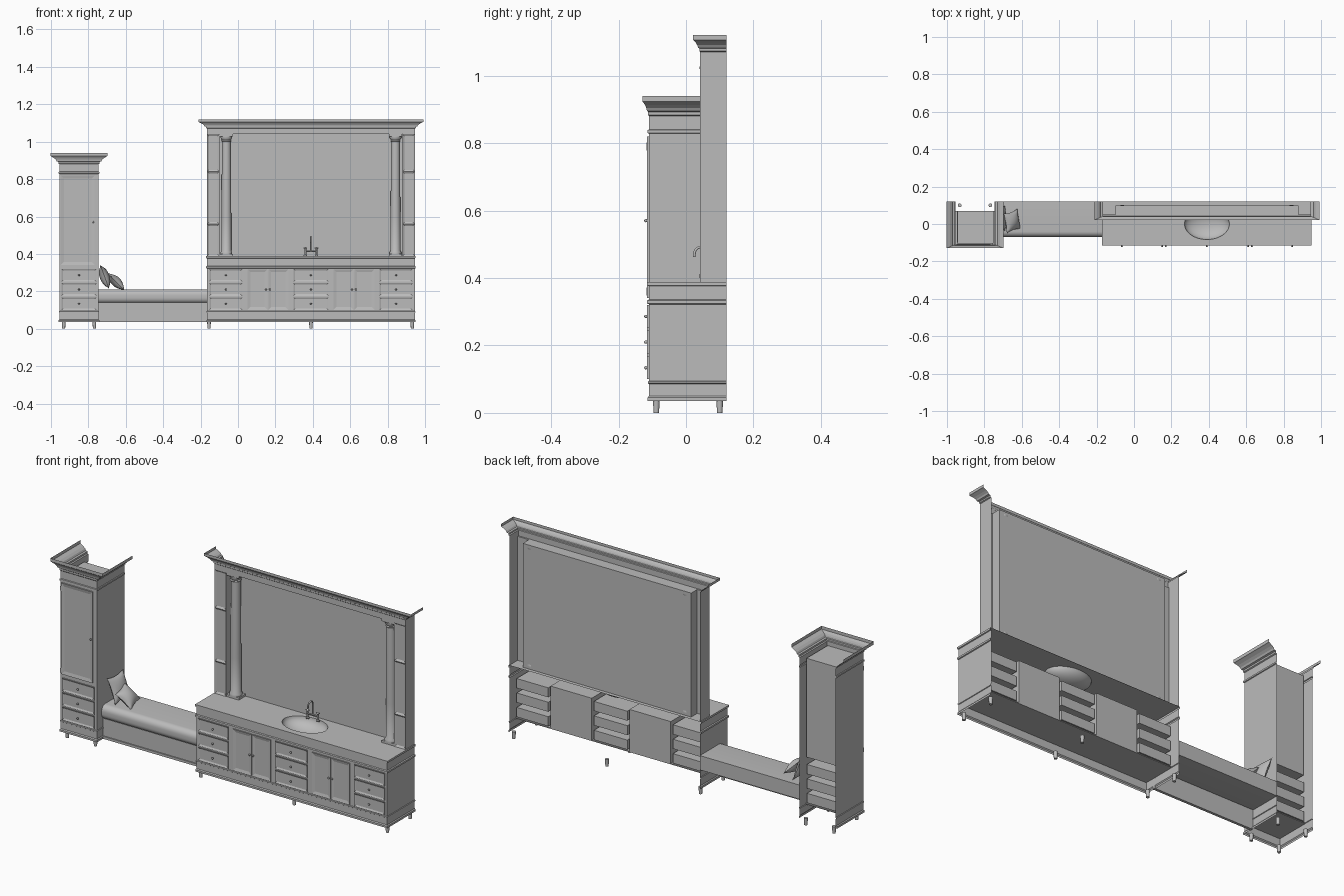
import bpy, bmesh, math
from mathutils import Vector, Matrix

cube = bpy.data.objects.get("Cube")
if cube:
    bpy.data.objects.remove(cube, do_unlink=True)

GREY = (0.5, 0.5, 0.5, 1)
paint = bpy.data.materials.new("plain_grey")
paint.use_nodes = True
paint.diffuse_color = GREY
paint.node_tree.nodes["Principled BSDF"].inputs["Base Color"].default_value = GREY

BACK = 0.12        # open rear plane
FRONT = -0.11      # cabinet fronts
INNER = 0.07       # rear of the inner boxes


def finish(name, bm, smooth=False, recalc=True):
    if recalc:
        bmesh.ops.recalc_face_normals(bm, faces=bm.faces)
    mesh = bpy.data.meshes.new(name)
    bm.to_mesh(mesh)
    bm.free()
    mesh.materials.append(paint)
    obj = bpy.data.objects.new(name, mesh)
    bpy.context.collection.objects.link(obj)
    if smooth:
        bpy.ops.object.select_all(action='DESELECT')
        obj.select_set(True)
        bpy.context.view_layer.objects.active = obj
        bpy.ops.object.shade_smooth_by_angle(angle=math.radians(40))
    return obj


def box(name, x0, x1, y0, y1, z0, z1, panel=0, sink=0.004):
    """Box; with panel > 0 the front face gets a sunken field."""
    bm = bmesh.new()
    bmesh.ops.create_cube(bm, size=1)
    for v in bm.verts:
        v.co = Vector(((x0, x1)[v.co.x > 0], (y0, y1)[v.co.y > 0], (z0, z1)[v.co.z > 0]))
    if panel:
        bm.normal_update()
        face = min(bm.faces, key=lambda f: f.calc_center_median().y)
        bmesh.ops.inset_region(bm, faces=[face], thickness=panel)
        bmesh.ops.translate(bm, verts=face.verts, vec=(0, sink, 0))
    return finish(name, bm)


def sheet(name, *corners):
    bm = bmesh.new()
    bm.faces.new([bm.verts.new(c) for c in corners])
    return finish(name, bm, recalc=False)


def shell(name, x0, x1, yf, profile):
    """Sweep (z, side overhang, front overhang) round three sides, open behind."""
    bm = bmesh.new()
    rows = [[bm.verts.new(p) for p in ((x0 - s, BACK, z), (x0 - s, yf - f, z),
                                       (x1 + s, yf - f, z), (x1 + s, BACK, z))]
            for z, s, f in profile]
    for a, b in zip(rows, rows[1:]):
        for i in range(3):
            bm.faces.new((a[i], a[i + 1], b[i + 1], b[i]))
    return finish(name, bm, recalc=False)


def lathe(name, x, y, profile, steps=24):
    """Turned part from (radius, z) points."""
    bm = bmesh.new()
    vs = [bm.verts.new((r, 0, z)) for r, z in profile]
    es = [bm.edges.new(p) for p in zip(vs, vs[1:])]
    bmesh.ops.spin(bm, geom=vs + es, cent=(0, 0, 0), axis=(0, 0, 1),
                   angle=math.tau, steps=steps, use_merge=True)
    bmesh.ops.remove_doubles(bm, verts=bm.verts, dist=1e-5)
    bmesh.ops.translate(bm, verts=bm.verts, vec=(x, y, 0))
    return finish(name, bm, True)


def knob(name, x, z):
    bm = bmesh.new()
    bmesh.ops.create_uvsphere(bm, u_segments=12, v_segments=8, radius=0.005)
    bmesh.ops.translate(bm, verts=bm.verts, vec=(x, FRONT - 0.009, z))
    finish(name, bm, True)


def tube(name, points, radius):
    curve = bpy.data.curves.new(name, 'CURVE')
    curve.dimensions = '3D'
    curve.bevel_depth, curve.bevel_resolution, curve.use_fill_caps = radius, 3, True
    spline = curve.splines.new('POLY')
    spline.points.add(len(points) - 1)
    for p, co in zip(spline.points, points):
        p.co = (*co, 1)
    curve.materials.append(paint)
    bpy.context.collection.objects.link(bpy.data.objects.new(name, curve))


def drawer_stack(name, x0, x1):
    for i in range(3):
        z0 = 0.1 + i * 0.076
        box(f"{name}_front_{i}", x0 + 0.012, x1 - 0.012, FRONT - 0.005, FRONT + 0.01, z0, z0 + 0.068, 0.012)
        box(f"{name}_box_{i}", x0 + 0.008, x1 - 0.008, FRONT + 0.01, INNER, z0, z0 + 0.05)
        knob(f"{name}_knob_{i}", (x0 + x1) / 2, z0 + 0.034)


def legs(name, xs):
    for i, x in enumerate(xs):
        for j, y in enumerate((-0.088, 0.1)):
            lathe(f"{name}_{i}_{j}", x, y, [(0, 0), (0.008, 0), (0.01, 0.037), (0, 0.037)], 16)


# Shared mouldings
PLINTH = [(0.035, 0.004, 0.004), (0.045, 0.004, 0.004), (0.05, 0, 0), (0.086, 0, 0),
          (0.088, 0.003, 0.003), (0.093, 0.003, 0.003), (0.095, 0, 0)]


def crown(z0, z1, front=0.019):
    """Stepped cornice, from frieze to top fascia."""
    steps = [(0, 0), (0.05, 0.12), (0.2, 0.12), (0.25, 0.3), (0.4, 0.4), (0.55, 0.62),
             (0.68, 0.9), (0.72, 1), (1, 1)]
    return [(z0 + (z1 - z0) * t, 0.047 * o, front * o) for t, o in steps]


# Tall cabinet
TX0, TX1 = -0.955, -0.745
shell("tower_carcass", TX0, TX1, FRONT, PLINTH + [
    (0.828, 0, 0), (0.83, 0.004, 0.004), (0.838, 0.004, 0.004), (0.84, 0, 0)] + crown(0.88, 0.94))
box("tower_floor", TX0, TX1, FRONT, INNER, 0.09, 0.095)
box("tower_inner_box", TX0 + 0.01, TX1 - 0.006, FRONT + 0.005, INNER, 0.34, 0.86)
box("tower_door", TX0 + 0.006, -0.766, FRONT - 0.006, FRONT + 0.004, 0.34, 0.82, 0.025)
knob("tower_door_knob", -0.774, 0.57)
for z in (0.36, 0.79):
    box("door_hinge", TX0 + 0.002, TX0 + 0.007, FRONT - 0.007, FRONT, z - 0.012, z + 0.012)
drawer_stack("tower_drawer", TX0, TX1)
legs("tower_leg", (-0.932, -0.768))

# Washstand cabinet
VX0, VX1, MID = -0.165, 0.945, 0.39
shell("vanity_carcass", VX0, VX1, FRONT, PLINTH + [
    (0.322, 0, 0), (0.324, 0.005, 0.005), (0.333, 0.005, 0.005), (0.336, 0, 0),
    (0.376, 0, 0), (0.378, 0.005, 0.005), (0.388, 0.005, 0.005)])
box("vanity_floor", VX0, VX1, FRONT, INNER, 0.09, 0.095)
legs("vanity_leg", (-0.155, MID, 0.932))
for name, x0, x1 in (("right", VX0, 0.035), ("middle", 0.285, 0.495), ("left", 0.745, VX1)):
    drawer_stack(f"{name}_drawer", x0, x1)
for name, x0, x1 in (("right", 0.04, 0.28), ("left", 0.5, 0.74)):
    xm = (x0 + x1) / 2
    box(f"{name}_cupboard_box", x0, x1, FRONT + 0.005, INNER, 0.095, 0.315)
    for a, b, k in ((x0 + 0.01, xm - 0.002, xm - 0.01), (xm + 0.002, x1 - 0.01, xm + 0.01)):
        box(f"{name}_cupboard_door", a, b, FRONT - 0.005, FRONT + 0.004, 0.1, 0.318, 0.022)
        knob(f"{name}_cupboard_knob", k, 0.21)

# Worktop with oval opening, and basin below it
TOP = 0.388
bm = bmesh.new()
N = 48
oval = [(MID + 0.12 * math.cos(math.tau * i / N), 0.083 * math.sin(math.tau * i / N), TOP) for i in range(N)]
rim = [(x, y, TOP) for x, y in ((VX0 - 0.005, FRONT - 0.005), (VX1 + 0.005, FRONT - 0.005),
                                (VX1 + 0.005, BACK), (VX0 - 0.005, BACK))]
edges = []
for loop in (oval, rim):
    vs = [bm.verts.new(c) for c in loop]
    edges += [bm.edges.new((vs[i - 1], vs[i])) for i in range(len(vs))]
bmesh.ops.triangle_fill(bm, use_beauty=True, edges=edges, normal=(0, 0, 1))
finish("worktop", bm)
basin = lathe("basin", 0, 0, [(math.cos(a), -0.055 * math.sin(a))
                              for a in [math.pi / 2 * i / 10 for i in range(11)]], N)
basin.data.transform(Matrix.Translation((MID, 0, TOP)) @ Matrix.Diagonal((0.12, 0.083, 1, 1)))

# Bridge tap
TY = 0.065
for s in (-1, 1):
    x = MID + s * 0.03
    lathe("tap_handle", x, TY, [(0, TOP), (0.009, TOP), (0.009, 0.393), (0.005, 0.396),
                                (0.005, 0.425), (0.008, 0.43), (0, 0.438)], 16)
    tube("tap_lever", [(x - 0.01, TY, 0.432), (x + 0.01, TY, 0.432)], 0.003)
tube("tap_bridge", [(MID - 0.03, TY, 0.415), (MID + 0.03, TY, 0.415)], 0.004)
arc = [(MID, 0.045 + 0.02 * math.cos(a), 0.472 + 0.02 * math.sin(a))
       for a in [math.pi * i / 10 for i in range(11)]]
tube("tap_spout", [(MID, TY, 0.41)] + arc + [(MID, 0.024, 0.462)], 0.004)

# Mirror surround
HF, MY, HZ = 0.042, 0.1, 1.04
OX0, OX1 = -0.1, 0.88
shell("mirror_cornice", VX0, VX1, HF, [(HZ, 0, 0)] + crown(1.07, 1.12, 0.021))
sheet("mirror", (OX0, MY, TOP), (OX1, MY, TOP), (OX1, MY, HZ), (OX0, MY, HZ))
sheet("soffit", (OX0, HF, HZ), (OX0, MY, HZ), (OX1, MY, HZ), (OX1, HF, HZ))
for outer, inner, cx in ((VX0, OX0, -0.062), (VX1, OX1, 0.842)):
    sheet("surround_side", (outer, HF, TOP), (outer, BACK, TOP), (outer, BACK, HZ), (outer, HF, HZ))
    sheet("surround_return", (inner, HF, TOP), (inner, HF, HZ), (inner, MY, HZ), (inner, MY, TOP))
    a, b = sorted((outer, inner))
    zs = [TOP, 0.56, 0.84, HZ]
    for z0, z1 in zip(zs, zs[1:]):
        box("pilaster_panel", a, b, HF, HF + 0.008, z0, z1, 0.014, 0.006)
    box("column_plinth", cx - 0.036, cx + 0.036, 0.044, MY, TOP, 0.4)
    box("column_block", cx - 0.036, cx + 0.036, 0.044, MY, 1.027, HZ)
    lathe("column", cx, 0.071, [(0.031, 0.4), (0.031, 0.41), (0.026, 0.418), (0.026, 0.6),
                                (0.024, 1.0), (0.028, 1.004), (0.024, 1.009),
                                (0.031, 1.02), (0.031, 1.027)])

# Bench between the cabinets
box("bench_panel", TX1, VX0, -0.058, -0.05, 0.045, 0.14)
box("bench_rail", TX1, VX0, -0.064, -0.05, 0.035, 0.048)
bm = bmesh.new()
R = 0.03
profile = [(BACK, 0.135), (BACK, 0.21)]
for cz, start in ((0.21 - R, 90), (0.135 + R, 180)):
    for i in range(7):
        t = math.radians(start + i * 15)
        profile.append((-0.07 + R + R * math.cos(t), cz + R * math.sin(t)))
ring = bm.faces.new([bm.verts.new((TX1, y, z)) for y, z in profile])
ext = bmesh.ops.extrude_face_region(bm, geom=[ring])
bmesh.ops.translate(bm, vec=(VX0 - TX1, 0, 0), verts=[g for g in ext["geom"] if isinstance(g, bmesh.types.BMVert)])
finish("bench_cushion", bm, True)


# Throw pillows
def pillow(name, size, thick, place, lean, turn):
    bm = bmesh.new()
    for side in (-1, 1):
        new = bmesh.ops.create_grid(bm, x_segments=14, y_segments=14, size=1)["verts"]
        for v in new:
            u, w = v.co.x, v.co.y
            puff = max(0, (1 - u * u) * (1 - w * w)) ** 0.6
            v.co = Vector((u * (1 - 0.14 * (1 - w * w)) * size, w * (1 - 0.14 * (1 - u * u)) * size,
                           side * thick * puff))
    bmesh.ops.remove_doubles(bm, verts=bm.verts, dist=1e-5)
    bm.transform(Matrix.Translation(place) @ Matrix.Rotation(lean, 4, 'Y') @ Matrix.Rotation(turn, 4, 'Z'))
    finish(name, bm, True)


pillow("back_pillow", 0.068, 0.026, (-0.713, 0.03, 0.278), math.radians(70), 0)
pillow("front_pillow", 0.055, 0.026, (-0.652, 0.015, 0.252), math.radians(45), math.radians(14))
